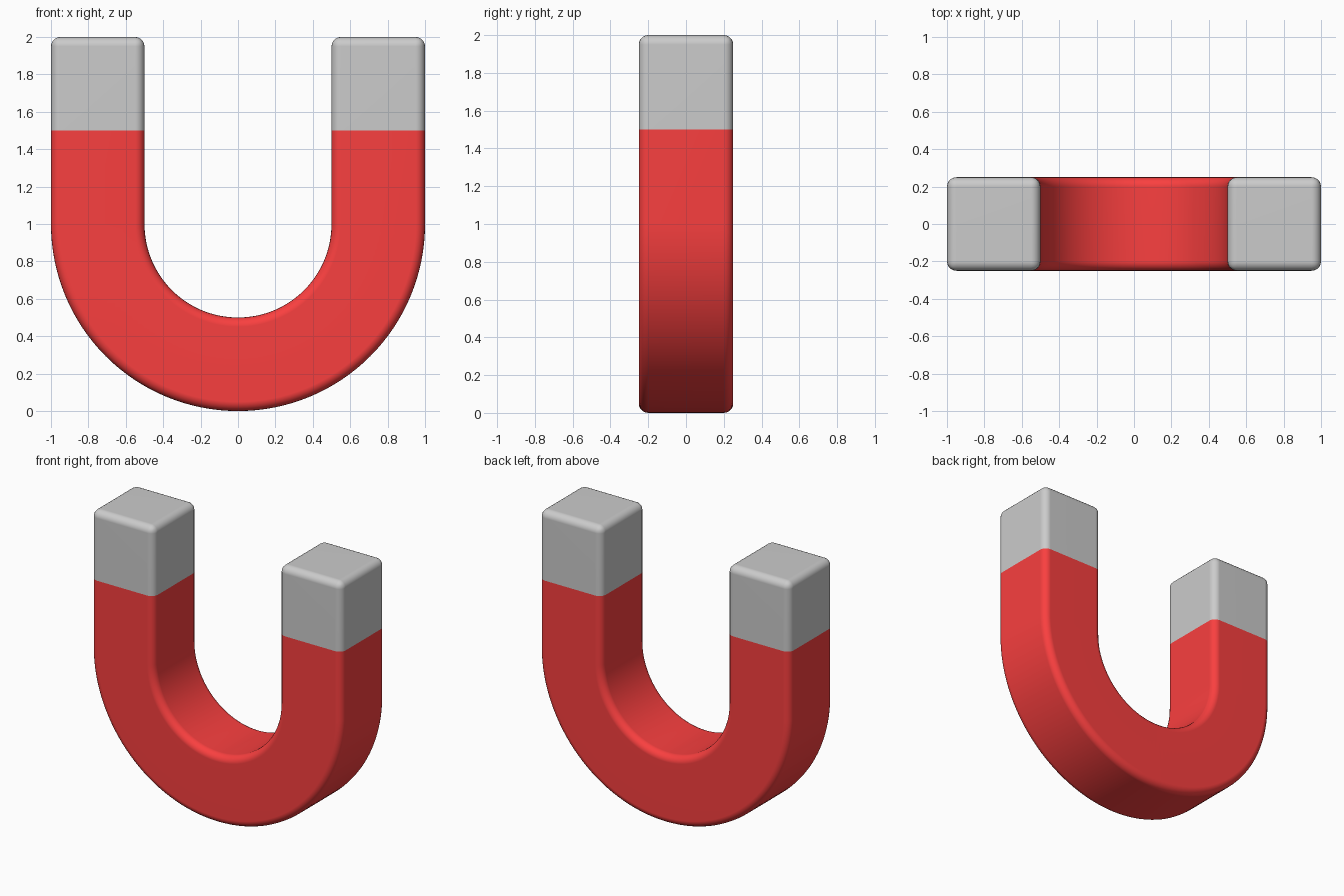
import bpy, bmesh, math

if "Cube" in bpy.data.objects:
    bpy.data.objects.remove(bpy.data.objects["Cube"])

R = 0.05      # edge rounding
SEG = 5       # segments per rounded corner
H = 0.25      # half thickness of the bar
MID = 0.75    # centreline radius


def finish(bm, name, mat=None):
    bmesh.ops.recalc_face_normals(bm, faces=bm.faces[:])
    for f in bm.faces:
        f.smooth = True
    mesh = bpy.data.meshes.new(name)
    bm.to_mesh(mesh)
    bm.free()
    ob = bpy.data.objects.new(name, mesh)
    bpy.context.collection.objects.link(ob)
    if mat:
        mesh.materials.append(mat)
    wn = ob.modifiers.new("weighted_normals", 'WEIGHTED_NORMAL')
    wn.keep_sharp = True
    return ob


# rounded square cross-section: (radial offset, y)
section = []
for k, (sx, sy) in enumerate([(1, 1), (-1, 1), (-1, -1), (1, -1)]):
    for i in range(SEG + 1):
        a = math.pi / 2 * (k + i / SEG)
        section.append((sx * (H - R) + R * math.cos(a),
                        sy * (H - R) + R * math.sin(a)))

# path stations: (centre height, angle); straight legs joined by a half circle
N = 64
path = [(1.5, math.pi)]
path += [(1.0, math.pi + math.pi * i / N) for i in range(N + 1)]
path += [(1.5, 2 * math.pi)]

# red U-shaped body, swept along the path
red = bpy.data.materials.new("red")
red.diffuse_color = (0.95, 0.05, 0.05, 1)
red.use_nodes = True
red.node_tree.nodes["Principled BSDF"].inputs["Base Color"].default_value = red.diffuse_color
bm = bmesh.new()
rings = []
for cz, a in path:
    rings.append([bm.verts.new(((MID + u) * math.cos(a), y,
                                cz + (MID + u) * math.sin(a)))
                  for u, y in section])
n = len(section)
for r0, r1 in zip(rings, rings[1:]):
    for i in range(n):
        j = (i + 1) % n
        bm.faces.new((r0[i], r0[j], r1[j], r1[i]))
finish(bm, "magnet_body", red)

# grey pole tips, rounded everywhere but at the joint
for side, x in (("left", -MID), ("right", MID)):
    bm = bmesh.new()
    bmesh.ops.create_cube(bm, size=2 * H)
    bmesh.ops.translate(bm, verts=bm.verts[:], vec=(x, 0, 1.75))
    edges = [e for e in bm.edges if max(v.co.z for v in e.verts) > 1.9]
    bmesh.ops.bevel(bm, geom=edges, offset=R, offset_type='OFFSET',
                    segments=SEG, profile=0.5, affect='EDGES')
    bottom = [f for f in bm.faces if all(v.co.z < 1.501 for v in f.verts)]
    bmesh.ops.delete(bm, geom=bottom, context='FACES')
    finish(bm, side + "_pole_tip")
